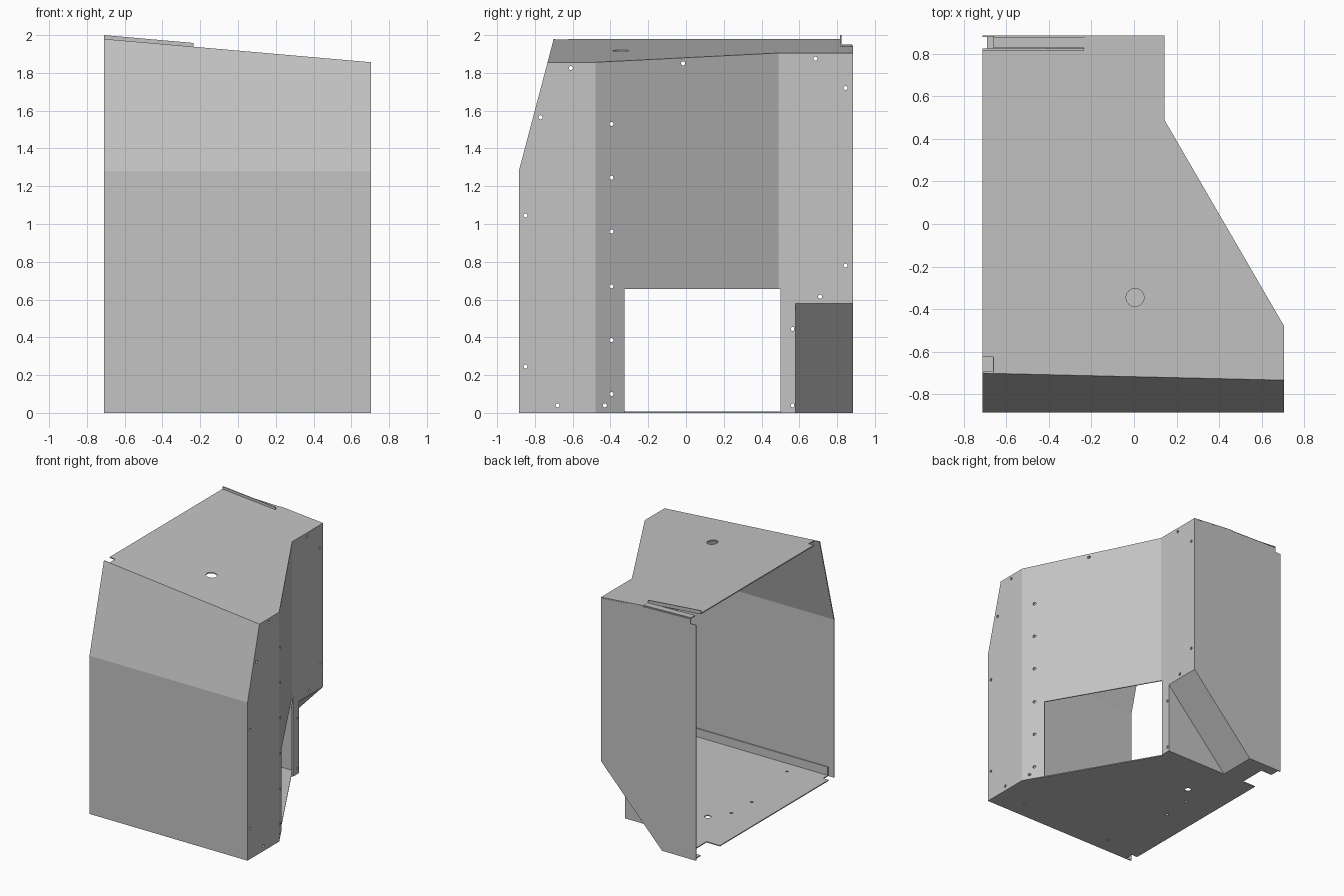
import bpy, bmesh, math
from mathutils import Vector, Matrix

if "Cube" in bpy.data.objects:
    bpy.data.objects.remove(bpy.data.objects["Cube"])

T = 0.008          # sheet thickness
E = 0.0005         # clearance between overlapping sheets
L, R, M = -0.71, 0.705, 0.142      # left edge, right wall, rear right wall
F, B = -0.885, 0.885               # front and back
YA, YB, YC = -0.48, 0.49, 0.58     # wall bends and rear recess
KNEE, DX, DZ = 1.28, -0.405, 0.58  # front bend, recess corner

grey = bpy.data.materials.new("grey_sheet_metal")
grey.diffuse_color = (0.55, 0.55, 0.55, 1)
grey.use_nodes = True
grey.node_tree.nodes["Principled BSDF"].inputs["Base Color"].default_value = grey.diffuse_color


def top(x):                        # height of the sloping roof
    return 1.98 - (x - L) * 0.0875


def slant(z):                      # y of the leaning front at height z
    return F + max(0, z - KNEE) * 0.264


def wall_x(y):                     # x of the right wall along its bends
    if y <= YA:
        return R
    return M if y >= YB else R + (M - R) * (y - YA) / (YB - YA)


def finish(name, bm):
    me = bpy.data.meshes.new(name)
    bm.to_mesh(me)
    bm.free()
    me.materials.append(grey)
    ob = bpy.data.objects.new(name, me)
    bpy.context.collection.objects.link(ob)
    return ob


def plate(name, polys, out, cutter=None):
    """Folded sheet from flat facets; thickness grows away from 'out'."""
    bm = bmesh.new()
    for p in polys:
        bm.faces.new([bm.verts.new(v) for v in p])
    bmesh.ops.remove_doubles(bm, verts=bm.verts, dist=1e-4)
    bm.normal_update()
    bm.faces.ensure_lookup_table()
    if bm.faces[0].normal.dot(Vector(out)) < 0:
        bmesh.ops.reverse_faces(bm, faces=bm.faces)
    ob = finish(name, bm)
    sol = ob.modifiers.new("sheet", 'SOLIDIFY')
    sol.thickness, sol.offset, sol.use_even_offset = T, -1, True
    if cutter:
        cut = ob.modifiers.new("holes", 'BOOLEAN')
        cut.object, cut.operation, cut.solver = cutter, 'DIFFERENCE', 'EXACT'
    return ob


def pins(name, spots, axis):
    """Cutter made of short cylinders (centre, radius) along an axis."""
    bm = bmesh.new()
    for c, r in spots:
        m = Matrix.Translation(c)
        if axis == 'X':
            m = m @ Matrix.Rotation(math.pi / 2, 4, 'Y')
        bmesh.ops.create_cone(bm, cap_ends=True, segments=16 if r < 0.03 else 32,
                              radius1=r, radius2=r, depth=0.1, matrix=m)
    ob = finish(name, bm)
    ob.hide_render = True
    ob.display_type = 'WIRE'
    return ob


# Hole cutters
side_holes = [(-.85, .245), (-.85, 1.045), (-.77, 1.565), (-.61, 1.825), (-.68, .04),
              (-.43, .04), (-.395, .1), (-.395, .385), (-.395, .67), (-.395, .96),
              (-.395, 1.245), (-.395, 1.53), (-.015, 1.85), (.685, 1.875), (.845, 1.72),
              (.845, .78), (.71, .615), (.565, .445), (.565, .04)]
side_pins = pins("side_hole_cutter", [((wall_x(y), y, z), .011) for y, z in side_holes], 'X')
floor_pins = pins("floor_hole_cutter",
                  [((.45, -.75, 0), .011), ((-.38, -.75, 0), .011), ((-.35, .22, 0), .025),
                   ((-.455, .07, 0), .011), ((-.47, -.17, 0), .011)], 'Z')
roof_pins = pins("roof_hole_cutter", [((.005, -.345, top(0)), .042)], 'Z')


# Right wall: front, angled and rear facets with a low opening
def on_wall(pts, inset=0.0):
    return [(wall_x(y) - inset, y, z) for y, z in pts]


zr, zm = top(R), top(M)
plate("right_wall", [
    on_wall([(F, 0), (YA, 0), (YA, zr), (slant(zr), zr), (F, KNEE)]),
    on_wall([(YA, 0), (-.325, 0), (-.325, .655), (YB, .655), (YB, zm), (YA, zr)]),
    on_wall([(YB, .655), (.5, .655), (.5, 0), (YC, 0), (YC, DZ), (B, DZ), (B, zm), (YB, zm)]),
], (1, 0, 0), side_pins)

# Front panel: upright below, leaning back above
zl, xr = top(L), R - T
plate("front_panel", [
    [(L, F, 0), (xr, F, 0), (xr, F, KNEE), (L, F, KNEE)],
    [(L, F, KNEE), (xr, F, KNEE), (xr, slant(zr), zr), (L, slant(zl), zl)],
], (0, -1, 0))

# Sloping roof with a front notch and a rear cut-out
roof = [(-.66, slant(top(-.66))), (R, slant(zr)), (R, YA), (M, YB), (M, B),
        (-.235, B), (-.235, .815), (L, .815), (L, -.625), (-.66, -.625)]
plate("roof", [[(x, y, top(x)) for x, y in roof]], (0, 0, 1), roof_pins)

# Raised lip along the roof cut-out
plate("roof_lip", [[(L, .823, top(L) - T), (-.235, .823, top(-.235) - T),
                    (-.235, .823, top(-.235) + .02), (L, .823, 2.0)]], (0, 1, 0))

# Back panel with cut lower corner and a folded ledge in the cut-out
xb = M - T
plate("back_panel", [
    [(L, B, 0), (DX, B, 0), (xb, B, DZ), (xb, B, zm - T), (-.235, B, top(-.235) - T),
     (-.235, B, 1.93), (-.66, B, 1.943), (-.66, B, 1.905), (L, B, 1.905)],
    [(-.235, B, 1.93), (-.66, B, 1.943), (-.66, .825, 1.943), (-.235, .825, 1.93)],
], (0, 1, 0))

# Floor with folded front flange
floor = [(-.66, F + T), (xr, F + T), (xr, YA), (M - T, YB), (M - T, YC), (L, YC),
         (L, -.81), (-.66, -.81)]
plate("floor", [[(x, y, 0) for x, y in floor]], (0, 0, -1), floor_pins)
plate("floor_front_flange", [[(-.66, F + T + E, 0), (xr, F + T + E, 0),
                              (xr, F + T + E, .075), (-.66, F + T + E, .075)]], (0, -1, 0))

# Rear recess: inclined panel, foot and closing triangle
plate("recess_incline", [
    [(M, YC, DZ), (M, B, DZ), (DX, B, 0), (DX, YC, 0)],
    [(DX, YC, 0), (DX, B, 0), (-.69, B, 0), (-.69, .8, 0), (-.59, .8, 0), (-.59, YC, 0)],
], (1, 0, -1))
plate("recess_side", [[(M, YC, 0), (M, YC, DZ), (DX, YC, 0)]], (0, 1, 0))

# Inner flanges lying against the right wall
W = .075
flanges = {
    "front_flange": [(F + T, .09), (F + W, .09), (F + W, KNEE), (slant(1.8) + W, 1.8),
                     (slant(1.8) + T, 1.8), (F + T, KNEE)],
    "floor_side_flange": [(F + W, 0), (YA, 0), (YA, W), (F + W, W)],
    "floor_angled_flange": [(YA + .01, 0), (-.33, 0), (-.33, W), (YA + .01, W)],
    "roof_angled_flange": [(YA + .01, zr - T), (YB - .01, zm - T),
                           (YB - .01, zm - W), (YA + .01, zr - W)],
    "roof_rear_flange": [(YB, zm - T), (.8, zm - T), (.8, zm - W), (YB, zm - W)],
    "roof_front_flange": [(-.65, zr - T), (YA, zr - T), (YA, zr - W), (-.65, zr - W)],
    "back_flange": [(B - W, .67), (B - T, .67), (B - T, 1.82), (B - W, 1.82)],
    "recess_top_flange": [(YC + .01, DZ), (B - T, DZ), (B - T, DZ + W), (YC + .01, DZ + W)],
    "recess_side_flange": [(.505, T), (YC - T, T), (YC - T, DZ), (.505, DZ)],
}
for name, pts in flanges.items():
    plate(name, [on_wall(pts, (T + E) * (1.16 if "angled" in name else 1))],
          (1, 0, 0), side_pins)
